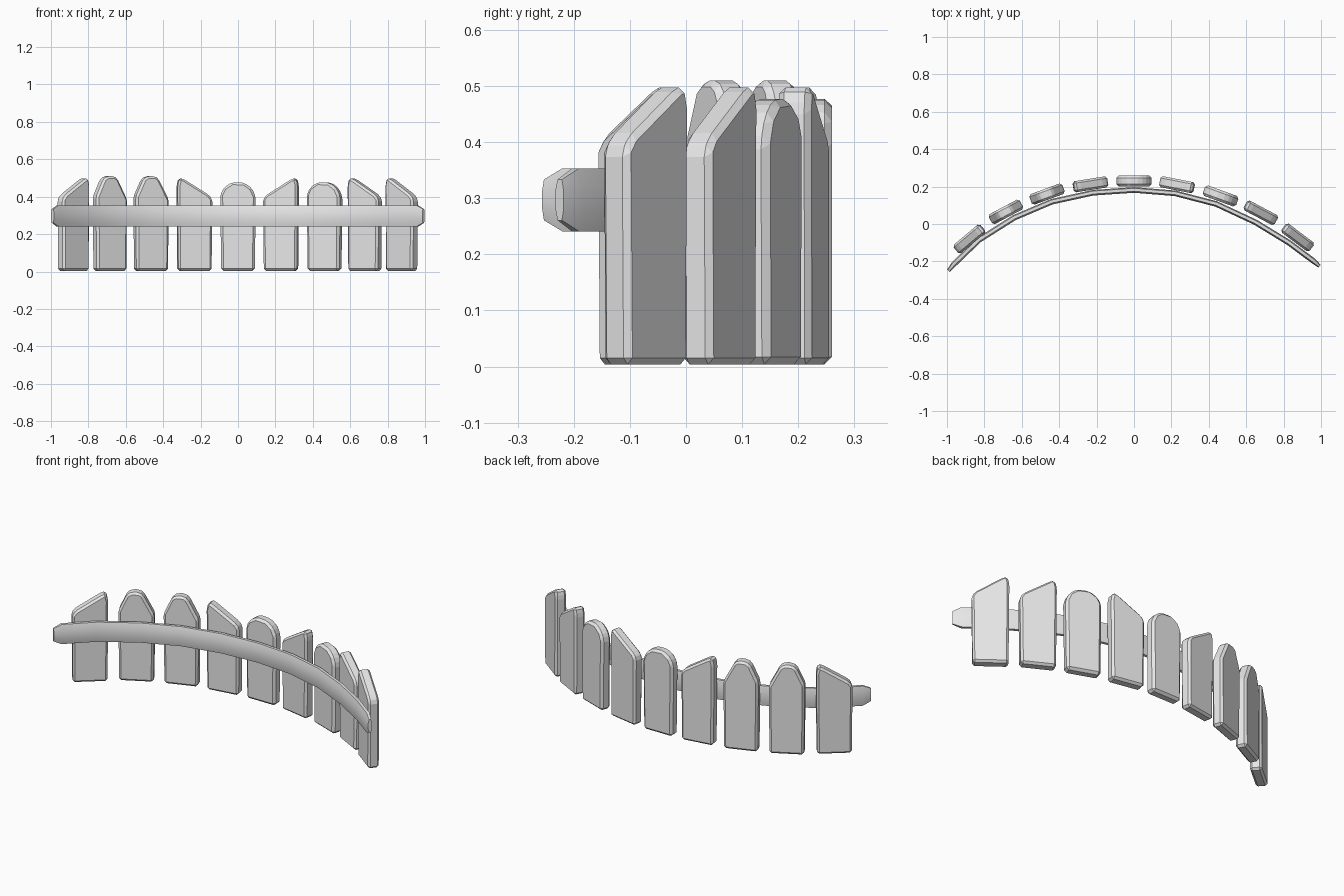
import bpy
import bmesh
import math
from mathutils import Matrix, Vector

cube = bpy.data.objects.get("Cube")
if cube:
    bpy.data.objects.remove(cube, do_unlink=True)

grey = bpy.data.materials.new("weathered_grey")
grey.use_nodes = True
colour = (0.8, 0.8, 0.8, 1.0)
grey.diffuse_color = colour
grey.node_tree.nodes["Principled BSDF"].inputs["Base Color"].default_value = colour


def make_object(name, bm):
    bmesh.ops.recalc_face_normals(bm, faces=bm.faces)
    mesh = bpy.data.meshes.new(name)
    bm.to_mesh(mesh)
    bm.free()
    mesh.materials.append(grey)
    obj = bpy.data.objects.new(name, mesh)
    bpy.context.collection.objects.link(obj)
    return obj


# Top outlines, from right shoulder to left shoulder (across, height)
TOPS = {
    "slant": [(0.094, 0.46), (0.084, 0.50), (0.062, 0.495), (-0.075, 0.41), (-0.094, 0.385)],
    "point": [(0.094, 0.385), (0.035, 0.497), (0.015, 0.51), (-0.025, 0.51), (-0.05, 0.495), (-0.094, 0.40)],
    "round": [(0.095, 0.40), (0.075, 0.445), (0.035, 0.474), (-0.03, 0.478), (-0.075, 0.45), (-0.095, 0.41)],
}
THICK = 0.06


def plank(name, x, y, angle, style, flip=1):
    outline = [(-0.09, 0.004), (0.09, 0.004)] + TOPS[style]
    bm = bmesh.new()
    front = bm.faces.new([bm.verts.new((flip * u, -THICK / 2, z)) for u, z in outline])
    grown = bmesh.ops.extrude_face_region(bm, geom=[front])
    moved = [v for v in grown["geom"] if isinstance(v, bmesh.types.BMVert)]
    bmesh.ops.translate(bm, verts=moved, vec=(0, THICK, 0))
    # Worn, chamfered edges
    bmesh.ops.recalc_face_normals(bm, faces=bm.faces)
    bmesh.ops.bevel(bm, geom=list(bm.edges), offset=0.013, segments=1,
                    affect='EDGES', clamp_overlap=True)
    turn = Matrix.Translation((x, y, 0)) @ Matrix.Rotation(math.radians(angle), 4, 'Z')
    bmesh.ops.transform(bm, matrix=turn, verts=bm.verts)
    make_object(name, bm)


# Planks along the arc, right to left
plank("plank_1", -0.88, -0.08, 40, "slant")
plank("plank_2", -0.685, 0.065, 28, "point")
plank("plank_3", -0.465, 0.16, 20, "point")
plank("plank_4", -0.233, 0.212, 9, "slant", -1)
plank("plank_5", 0.0, 0.23, 0, "round")
plank("plank_6", 0.23, 0.21, -11, "slant")
plank("plank_7", 0.463, 0.15, -20, "round")
plank("plank_8", 0.678, 0.06, -28, "slant", -1)
plank("plank_9", 0.875, -0.072, -37, "slant", -1)

# Curved rail: a flat oval swept along the arc, narrowed at both ends
PATH = [(-0.992, -0.25), (-0.965, -0.215), (-0.83, -0.085), (-0.64, 0.035),
        (-0.44, 0.12), (-0.22, 0.168), (0, 0.183), (0.22, 0.165), (0.44, 0.108),
        (0.65, 0.01), (0.83, -0.1), (0.96, -0.197), (0.992, -0.225)]
SECTION = [(-0.008, 0.056), (-0.016, 0.025), (-0.016, -0.025), (-0.008, -0.056),
           (0.008, -0.056), (0.014, -0.025), (0.014, 0.025), (0.008, 0.056)]
bm = bmesh.new()
rings = []
last = len(PATH) - 1
for i, (x, y) in enumerate(PATH):
    before, after = PATH[max(i - 1, 0)], PATH[min(i + 1, last)]
    along = Vector((after[0] - before[0], after[1] - before[1])).normalized()
    side = Vector((-along.y, along.x))
    s = 0.65 if i in (0, last) else 1.0
    rings.append([bm.verts.new((x + side.x * d * s, y + side.y * d * s, 0.297 + h * s))
                  for d, h in SECTION])
n = len(SECTION)
for a, b in zip(rings, rings[1:]):
    for k in range(n):
        bm.faces.new((a[k], a[(k + 1) % n], b[(k + 1) % n], b[k]))
bm.faces.new(rings[0])
bm.faces.new(rings[-1])
rail = make_object("rail", bm)
bpy.ops.object.select_all(action='DESELECT')
rail.select_set(True)
bpy.context.view_layer.objects.active = rail
bpy.ops.object.shade_smooth_by_angle(angle=math.radians(50))
